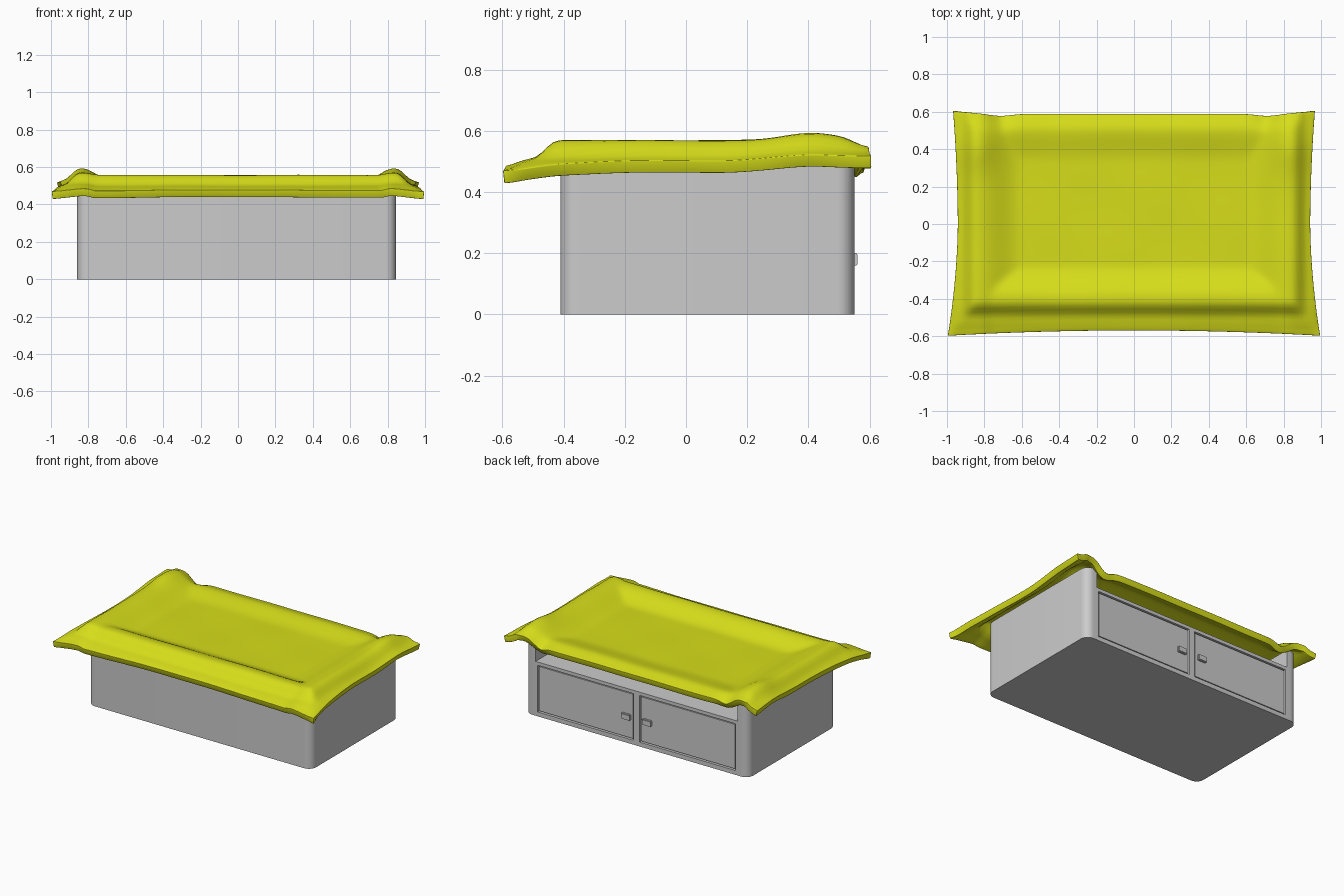
import bpy, bmesh, math

if "Cube" in bpy.data.objects:
    bpy.data.objects.remove(bpy.data.objects["Cube"])

CX = -0.0075            # cabinet centre in x
HW, YF, YB = 0.8525, -0.41, 0.55


def add_mesh(name, bm):
    me = bpy.data.meshes.new(name)
    bm.to_mesh(me)
    bm.free()
    ob = bpy.data.objects.new(name, me)
    bpy.context.collection.objects.link(ob)
    return ob


def box(name, x0, x1, y0, y1, z0, z1, bevel=0.0):
    bm = bmesh.new()
    bmesh.ops.create_cube(bm, size=1)
    for v in bm.verts:
        v.co = ((x0 + x1) / 2 + v.co.x * (x1 - x0),
                (y0 + y1) / 2 + v.co.y * (y1 - y0),
                (z0 + z1) / 2 + v.co.z * (z1 - z0))
    if bevel:
        bmesh.ops.bevel(bm, geom=bm.edges[:], offset=bevel, segments=2, affect='EDGES')
    return add_mesh(name, bm)


def smooth(ob, angle=30):
    bpy.ops.object.select_all(action='DESELECT')
    ob.select_set(True)
    bpy.context.view_layer.objects.active = ob
    bpy.ops.object.shade_smooth_by_angle(angle=math.radians(angle))


def cut(ob, cutter):
    m = ob.modifiers.new("cut", 'BOOLEAN')
    m.operation, m.object, m.solver = 'DIFFERENCE', cutter, 'EXACT'
    cutter.hide_render = True
    cutter.hide_set(True)


# Cabinet body with rounded upright corners
bm = bmesh.new()
R = 0.055
ring = []
for cx, cy, a0 in ((CX + HW - R, YB - R, 0), (CX - HW + R, YB - R, 90),
                   (CX - HW + R, YF + R, 180), (CX + HW - R, YF + R, 270)):
    for i in range(9):
        a = math.radians(a0 + i * 90 / 8)
        ring.append(bm.verts.new((cx + R * math.cos(a), cy + R * math.sin(a), 0)))
base = bm.faces.new(ring)
top = bmesh.ops.extrude_face_region(bm, geom=[base])['geom']
for v in top:
    if isinstance(v, bmesh.types.BMVert):
        v.co.z = 0.5
bmesh.ops.recalc_face_normals(bm, faces=bm.faces[:])
cabinet = add_mesh("cabinet", bm)

# Tray recess, open at the top and the back
cut(cabinet, box("tray_cutter", CX - 0.77, CX + 0.77, -0.35, 0.7, 0.375, 0.7))

# Two doors in the back, each with a handle
for side, n in ((1, "right"), (-1, "left")):
    xs = sorted((CX + side * 0.022, CX + side * 0.755))
    cut(cabinet, box(n + "_door_cutter", *xs, 0.525, 0.6, 0.03, 0.352))
    box(n + "_door", xs[0] + 0.008, xs[1] - 0.008, 0.52, 0.545, 0.038, 0.344)
    hx = CX + side * 0.08
    box(n + "_handle", hx - 0.033, hx + 0.033, 0.54, 0.561, 0.16, 0.2, 0.004)
smooth(cabinet)


# Soft cover draped over the tray walls
def step(a, b, t):
    t = min(1, max(0, (t - a) / (b - a)))
    return t * t * (3 - 2 * t)


def height(x, y):
    ax = abs(x)
    rise_x = 0.07 * step(0.6, 0.83, ax)
    rise_y = max(0.058 * step(-0.22, -0.39, y), 0.028 * step(0.33, 0.52, y))
    rise = max(rise_x, rise_y)
    back = step(0.1, 0.45, y)
    drop_x = (0.065 * step(0.85, 0.93, ax) + 0.02 * step(0.93, 1.0, ax)) * (1 - 0.3 * back)
    drop_y = (0.06 * step(-0.42, -0.50, y) + 0.025 * step(-0.5, -0.6, y)
              + 0.025 * step(0.5, 0.6, y))
    drop = max(drop_x, drop_y)
    # raised back corners, small folds beside them, drooping front corners
    bump = 0.024 * math.exp(-((ax - 0.84) / 0.08) ** 2 - ((y - 0.41) / 0.12) ** 2)
    fold = -0.03 * math.exp(-((ax - 0.72) / 0.06) ** 2 - ((y - 0.6) / 0.07) ** 2)
    droop = -0.015 * step(0.8, 1.0, ax) * step(-0.4, -0.6, y)
    wrinkle = 0.0015 * math.sin(9 * x + 4 * y) * math.sin(11 * y - 3 * x)
    return 0.5 + rise - drop + bump + fold + droop + wrinkle


bm = bmesh.new()
bmesh.ops.create_grid(bm, x_segments=96, y_segments=60, size=1)
for v in bm.verts:
    s, t = v.co.x, v.co.y
    half = 0.943 + (0.053 if t < 0 else 0.025) * abs(t) ** 1.8
    front = -0.57 - 0.028 * s * s
    rear = 0.59 + 0.015 * abs(s) ** 8 - 0.012 * math.exp(-((abs(s) - 0.74) / 0.09) ** 2)
    x = s * half
    y = front + (rear - front) * (t + 1) / 2
    v.co = (x, y, height(x, y))
for _ in range(2):
    bmesh.ops.smooth_vert(bm, verts=[v for v in bm.verts if not v.is_boundary], factor=0.5,
                          use_axis_x=False, use_axis_y=False, use_axis_z=True)
cover = add_mesh("cloth_cover", bm)
m = cover.modifiers.new("thickness", 'SOLIDIFY')
m.thickness, m.offset = 0.042, -1
m = cover.modifiers.new("round_edge", 'BEVEL')
m.width, m.segments = 0.014, 3
m.limit_method, m.angle_limit = 'ANGLE', math.radians(50)
smooth(cover, 60)
mat = bpy.data.materials.new("yellow_cloth")
mat.diffuse_color = (0.68, 0.73, 0.01, 1)
mat.use_nodes = True
mat.node_tree.nodes["Principled BSDF"].inputs["Base Color"].default_value = mat.diffuse_color
cover.data.materials.append(mat)
